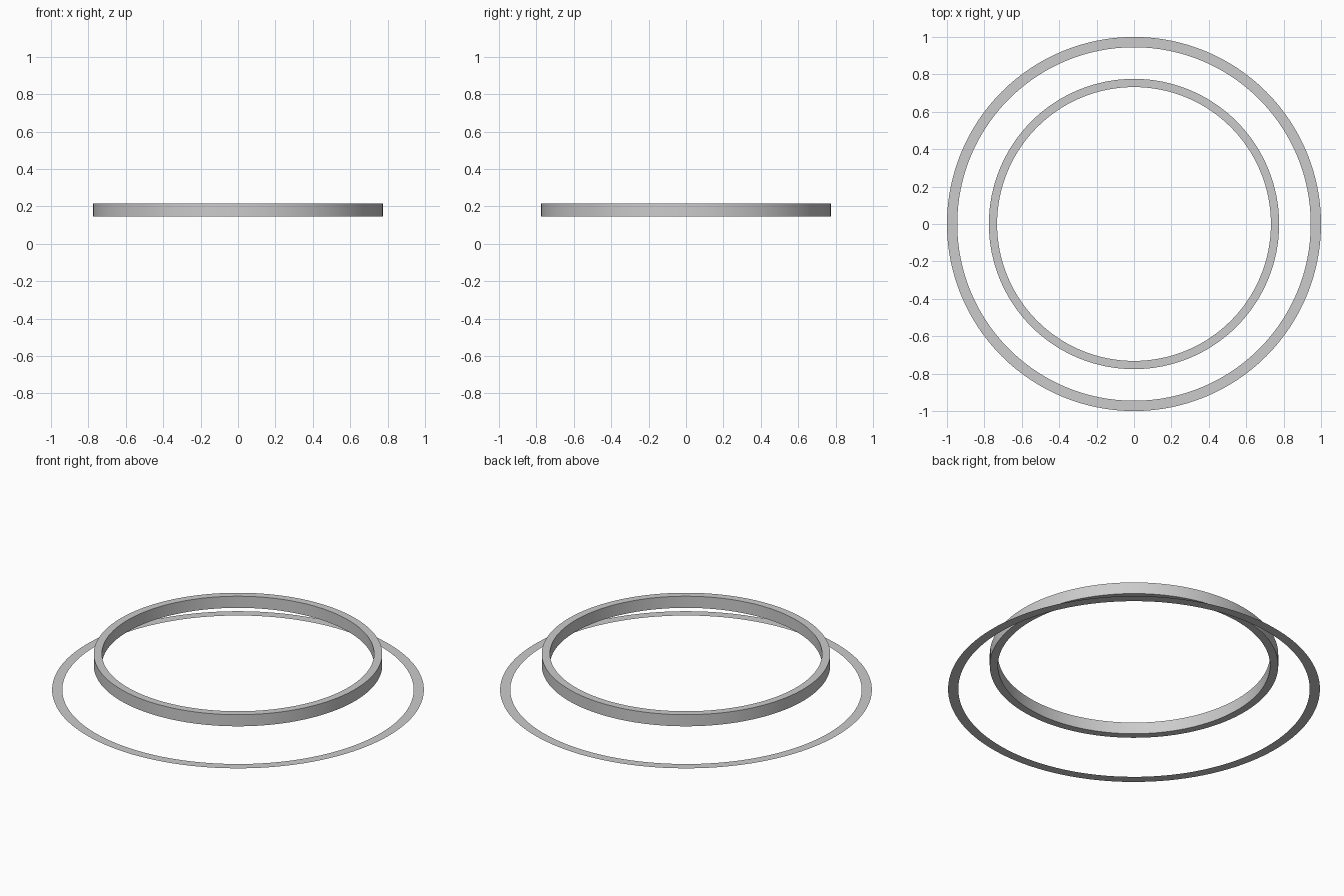
import bpy
import bmesh
from math import cos, sin, tau

SIDES = 128

cube = bpy.data.objects.get("Cube")
if cube:
    bpy.data.objects.remove(cube, do_unlink=True)

grey = bpy.data.materials.new("light grey")
grey.use_nodes = True
colour = (0.6, 0.6, 0.6, 1)
grey.diffuse_color = colour
grey.node_tree.nodes["Principled BSDF"].inputs["Base Color"].default_value = colour


def ring(name, inner, outer, bottom, height=0):
    """Flat annulus, extruded into a square-edged band when it has a height."""
    bm = bmesh.new()
    loops = [[bm.verts.new((r * cos(tau * i / SIDES), r * sin(tau * i / SIDES), bottom))
              for i in range(SIDES)] for r in (inner, outer)]
    a, b = loops
    for i in range(SIDES):
        j = (i + 1) % SIDES
        bm.faces.new((a[i], b[i], b[j], a[j]))
    if height:
        result = bmesh.ops.extrude_face_region(bm, geom=bm.faces[:], use_keep_orig=True)
        top = [g for g in result["geom"] if isinstance(g, bmesh.types.BMVert)]
        bmesh.ops.translate(bm, verts=top, vec=(0, 0, height))
        bmesh.ops.recalc_face_normals(bm, faces=bm.faces[:])
    mesh = bpy.data.meshes.new(name)
    bm.to_mesh(mesh)
    bm.free()
    mesh.materials.append(grey)
    obj = bpy.data.objects.new(name, mesh)
    bpy.context.collection.objects.link(obj)
    bpy.ops.object.select_all(action="DESELECT")
    obj.select_set(True)
    bpy.context.view_layer.objects.active = obj
    bpy.ops.object.shade_smooth_by_angle()


# Paper-thin ring on the ground
ring("ground_ring", 0.945, 1.0, 0)
# Solid band floating above it
ring("raised_band", 0.732, 0.776, 0.145, 0.069)
